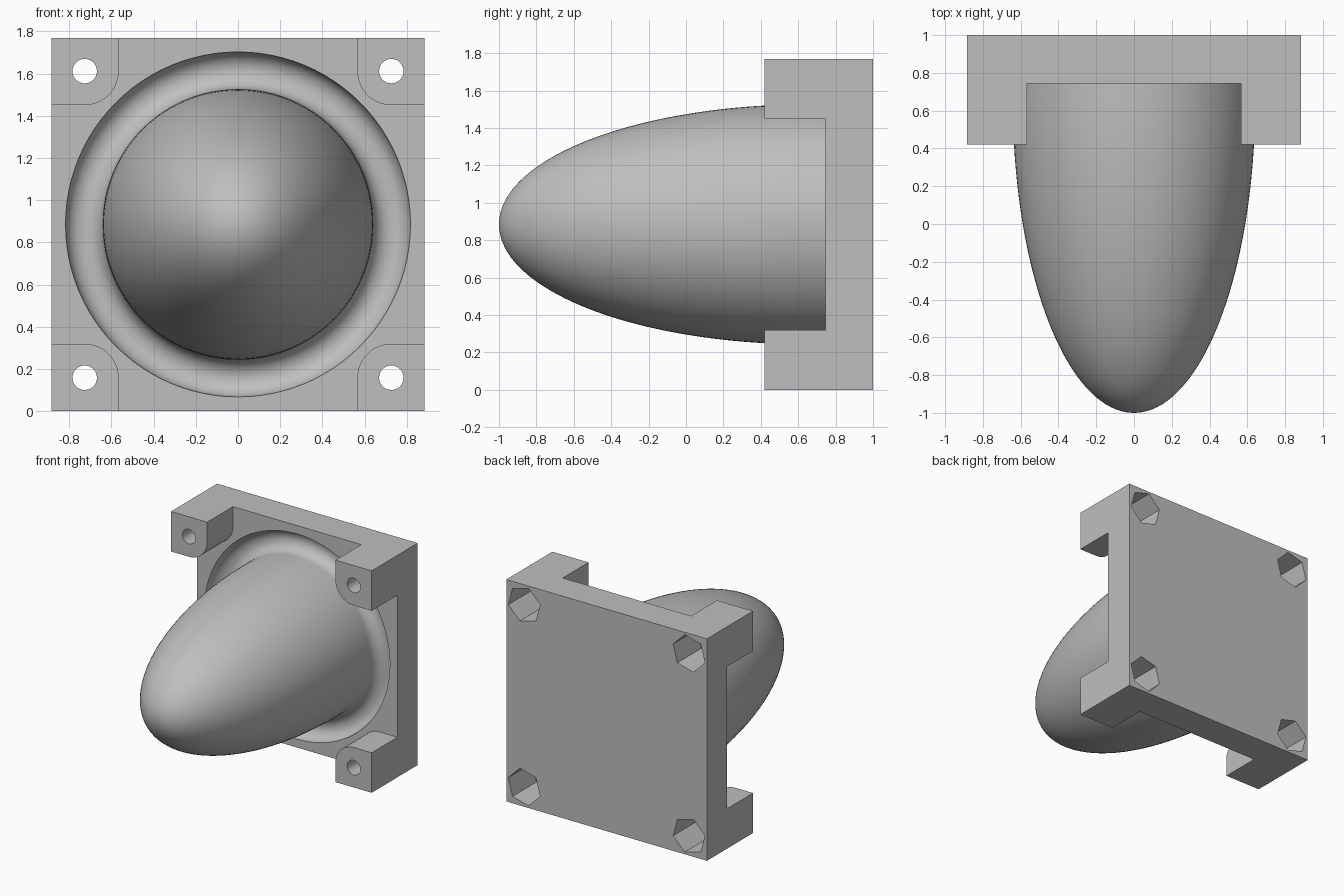
import bpy, bmesh
from math import sin, cos, pi, sqrt
from mathutils import Matrix

if "Cube" in bpy.data.objects:
    bpy.data.objects.remove(bpy.data.objects["Cube"], do_unlink=True)

HALF = 0.885                # half width of the square mount, and height of the axis
FRONT, FLOOR, BACK = 0.42, 0.745, 1.0
BOLT = 0.727                # bolt offset from the axis
POST = 0.161                # radius of the posts' inner corner
NOSE_R, NOSE_MID, RING_R = 0.642, 0.66, 0.818

grey = bpy.data.materials.new("plain grey")
grey.use_nodes = True
grey.diffuse_color = (0.52, 0.52, 0.52, 1)
grey.node_tree.nodes["Principled BSDF"].inputs["Base Color"].default_value = (0.52, 0.52, 0.52, 1)


def finish(bm, name):
    bmesh.ops.recalc_face_normals(bm, faces=bm.faces)
    mesh = bpy.data.meshes.new(name)
    bm.to_mesh(mesh)
    bm.free()
    mesh.materials.append(grey)
    obj = bpy.data.objects.new(name, mesh)
    bpy.context.collection.objects.link(obj)
    return obj


def prisms(name, outlines, y0, y1):
    """Extrude outlines, given about the axis, along y."""
    bm = bmesh.new()
    for outline in outlines:
        face = bm.faces.new([bm.verts.new((x, y0, z + HALF)) for x, z in outline])
        new = bmesh.ops.extrude_face_region(bm, geom=[face])["geom"]
        verts = [v for v in new if isinstance(v, bmesh.types.BMVert)]
        bmesh.ops.translate(bm, verts=verts, vec=(0, y1 - y0, 0))
    return finish(bm, name)


def lathe(name, profile, steps, closed=False):
    """Spin an (r, y) profile about the axis."""
    bm = bmesh.new()
    verts = [bm.verts.new((r, y, 0)) for r, y in profile]
    edges = [bm.edges.new(pair) for pair in zip(verts, verts[1:])]
    if closed:
        edges.append(bm.edges.new((verts[-1], verts[0])))
    bmesh.ops.spin(bm, geom=verts + edges, cent=(0, 0, 0), axis=(0, 1, 0),
                   angle=2 * pi, steps=steps)
    bmesh.ops.remove_doubles(bm, verts=bm.verts, dist=0.0001)
    bmesh.ops.transform(bm, matrix=Matrix.Translation((0, 0, HALF)), verts=bm.verts)
    return finish(bm, name)


def polygon(cx, cz, r, sides, start=0):
    return [(cx + r * cos(start + 2 * pi * i / sides),
             cz + r * sin(start + 2 * pi * i / sides)) for i in range(sides)]


def cut(target, cutter):
    cutter.hide_render = True
    mod = target.modifiers.new("cut", "BOOLEAN")
    mod.operation, mod.solver, mod.object = "DIFFERENCE", "EXACT", cutter
    bpy.context.view_layer.objects.active = target
    bpy.ops.object.modifier_apply(modifier=mod.name)
    bpy.data.objects.remove(cutter, do_unlink=True)


def smooth(obj):
    bpy.ops.object.select_all(action="DESELECT")
    obj.select_set(True)
    bpy.context.view_layer.objects.active = obj
    bpy.ops.object.shade_smooth_by_angle(angle=pi / 6)


corners = [(sx * BOLT, sz * BOLT) for sx in (-1, 1) for sz in (-1, 1)]

# Square mount block
mount = prisms("mounting_plate", [polygon(0, 0, HALF * sqrt(2), 4, pi / 4)], FRONT, BACK)

# Cross-shaped recess that leaves four rounded corner posts
quarter = [(1.2, BOLT - POST)]
for i in range(17):
    a = -pi / 2 - i * pi / 32
    quarter.append((BOLT + POST * cos(a), BOLT + POST * sin(a)))
quarter.append((BOLT - POST, 1.2))
cross = []
for c, s in ((1, 0), (0, 1), (-1, 0), (0, -1)):
    cross += [(x * c - z * s, x * s + z * c) for x, z in quarter]
cut(mount, prisms("recess_cutter", [cross], FRONT - 0.2, FLOOR))

# Round groove about the nose
mid, groove = (RING_R + NOSE_R) / 2, (RING_R - NOSE_R) / 2
cut(mount, lathe("groove_cutter", polygon(mid, FLOOR, groove, 32), 96, closed=True))

# Bolt holes, and six-sided nut pockets in the back
cut(mount, prisms("hole_cutter", [polygon(x, z, 0.058, 32) for x, z in corners],
                  FRONT - 0.2, BACK + 0.2))
cut(mount, prisms("pocket_cutter",
                  [polygon(x, z, 0.145, 6, pi / 4 if x * z > 0 else -pi / 4)
                   for x, z in corners], BACK - 0.3, BACK + 0.2))
smooth(mount)

# Half-ellipsoid nose running into the plate
profile = [(NOSE_R * sin(t * pi / 80), NOSE_MID - (1 + NOSE_MID) * cos(t * pi / 80))
           for t in range(41)]
profile += [(NOSE_R, FLOOR + 0.015), (0, FLOOR + 0.015)]
smooth(lathe("nose_dome", profile, 96))
